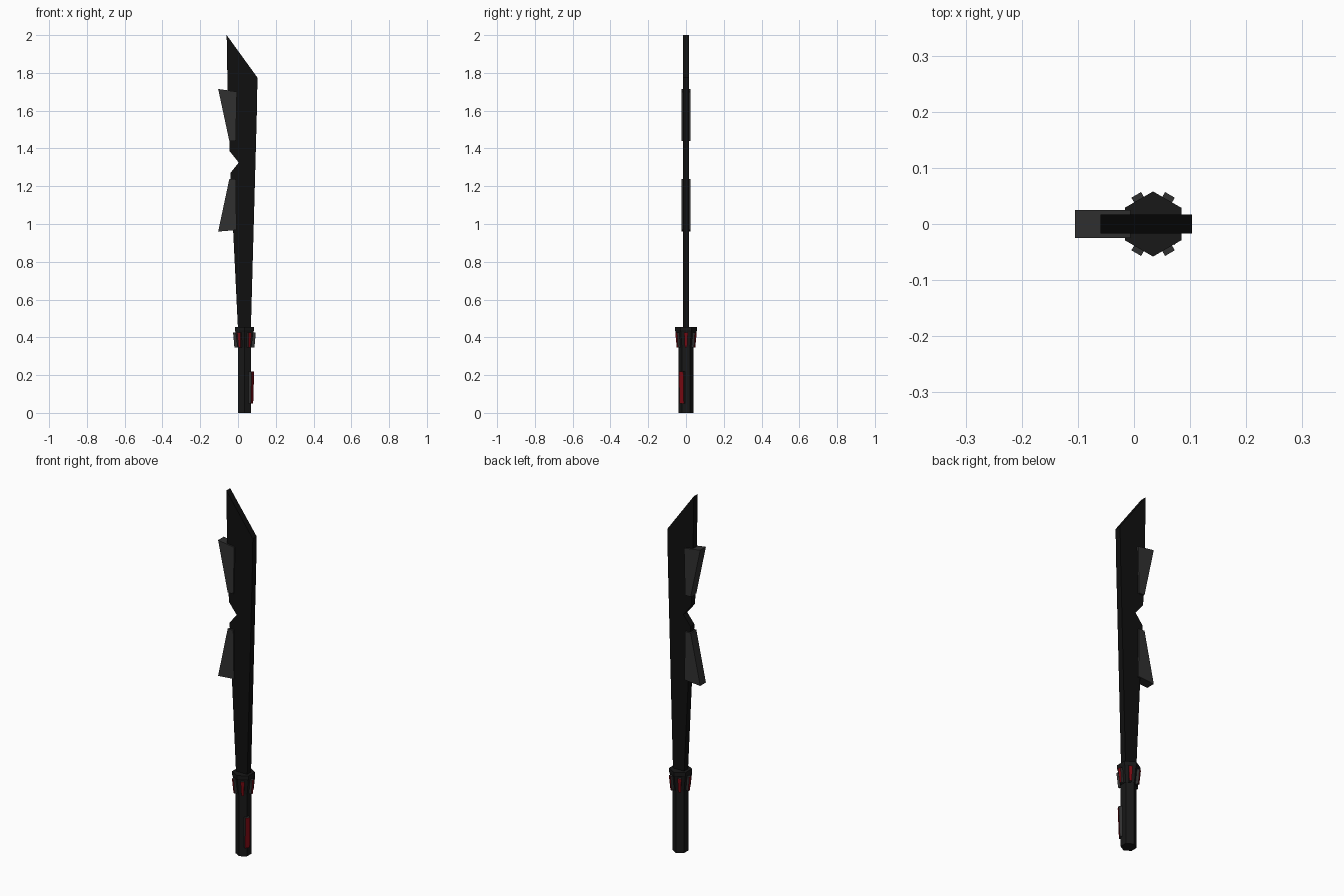
import bpy, bmesh
from math import radians, sin, cos

if "Cube" in bpy.data.objects:
    bpy.data.objects.remove(bpy.data.objects["Cube"])

CX = 0.034  # handle axis


def material(name, rgb):
    m = bpy.data.materials.new(name)
    m.diffuse_color = (*rgb, 1)
    m.use_nodes = True
    m.node_tree.nodes["Principled BSDF"].inputs["Base Color"].default_value = m.diffuse_color
    return m


BLACK = material("blade_black", (0.005, 0.005, 0.005))
DARK = material("grip_dark", (0.009, 0.009, 0.009))
GREY = material("spike_grey", (0.03, 0.03, 0.03))
RED = material("red", (0.2, 0.003, 0.006))


def finish(name, bm, *mats):
    bmesh.ops.recalc_face_normals(bm, faces=bm.faces)
    me = bpy.data.meshes.new(name)
    bm.to_mesh(me)
    bm.free()
    for m in mats:
        me.materials.append(m)
    ob = bpy.data.objects.new(name, me)
    bpy.context.collection.objects.link(ob)
    return ob


def plate(name, pts, half, mat):
    """Extrude an x-z outline through y."""
    bm = bmesh.new()
    f = bm.faces.new([bm.verts.new((x, -half, z)) for x, z in pts])
    ext = bmesh.ops.extrude_face_region(bm, geom=[f])
    vs = [g for g in ext["geom"] if isinstance(g, bmesh.types.BMVert)]
    bmesh.ops.translate(bm, verts=vs, vec=(0, 2 * half, 0))
    return finish(name, bm, mat)


def hex_column(name, rings, mat):
    """Six-sided column from (radius, z) rings, corners on the y axis."""
    bm = bmesh.new()
    loops = [[bm.verts.new((CX + r * cos(radians(30 + 60 * i)),
                            r * sin(radians(30 + 60 * i)), z)) for i in range(6)]
             for r, z in rings]
    for a, b in zip(loops, loops[1:]):
        for i in range(6):
            j = (i + 1) % 6
            bm.faces.new((a[i], a[j], b[j], b[i]))
    bm.faces.new(loops[0])
    bm.faces.new(loops[-1])
    return finish(name, bm, mat)


def radial_block(name, deg, bottom, top):
    """Block pointing out from the axis, red outer face.
    bottom/top = (inner radius, outer radius, half width, z)."""
    a = radians(deg)
    bm = bmesh.new()
    v = []
    for r0, r1, w, z in (bottom, top):
        for r, t in ((r0, -w), (r1, -w), (r1, w), (r0, w)):
            v.append(bm.verts.new((CX + r * cos(a) - t * sin(a),
                                   r * sin(a) + t * cos(a), z)))
    bm.faces.new(v[:4])
    bm.faces.new(v[4:])
    for i in range(4):
        j = (i + 1) % 4
        f = bm.faces.new((v[i], v[j], v[j + 4], v[i + 4]))
        f.material_index = int(i == 1)
    return finish(name, bm, GREY, RED)


# Blade with a notch on the left edge
plate("blade", [(0.0, 0.44), (0.068, 0.44), (0.1, 1.6), (0.103, 1.775),
                (-0.06, 2.0), (-0.055, 1.7), (-0.044, 1.385),
                (0.004, 1.325), (-0.04, 1.27), (-0.026, 0.97)], 0.017, BLACK)

# Pair of back spikes
plate("upper_spike", [(-0.046, 1.44), (-0.012, 1.44), (-0.006, 1.7), (-0.105, 1.715)],
      0.025, GREY)
plate("lower_spike", [(-0.046, 1.238), (-0.012, 1.238), (-0.008, 0.968), (-0.105, 0.96)],
      0.025, GREY)

# Grip and flared collar
hex_column("handle", [(0.04, 0), (0.04, 0.36)], DARK)
hex_column("collar", [(0.043, 0.345), (0.055, 0.43), (0.058, 0.435), (0.058, 0.455)], DARK)

# Red-faced studs around the collar
for i in range(6):
    radial_block(f"collar_stud_{i + 1}", 60 * i,
                 (0.03, 0.053, 0.006, 0.345), (0.03, 0.06, 0.01, 0.425))

# Trigger button on a grip corner
radial_block("grip_button", -30, (0.03, 0.046, 0.013, 0.05), (0.03, 0.052, 0.013, 0.22))
